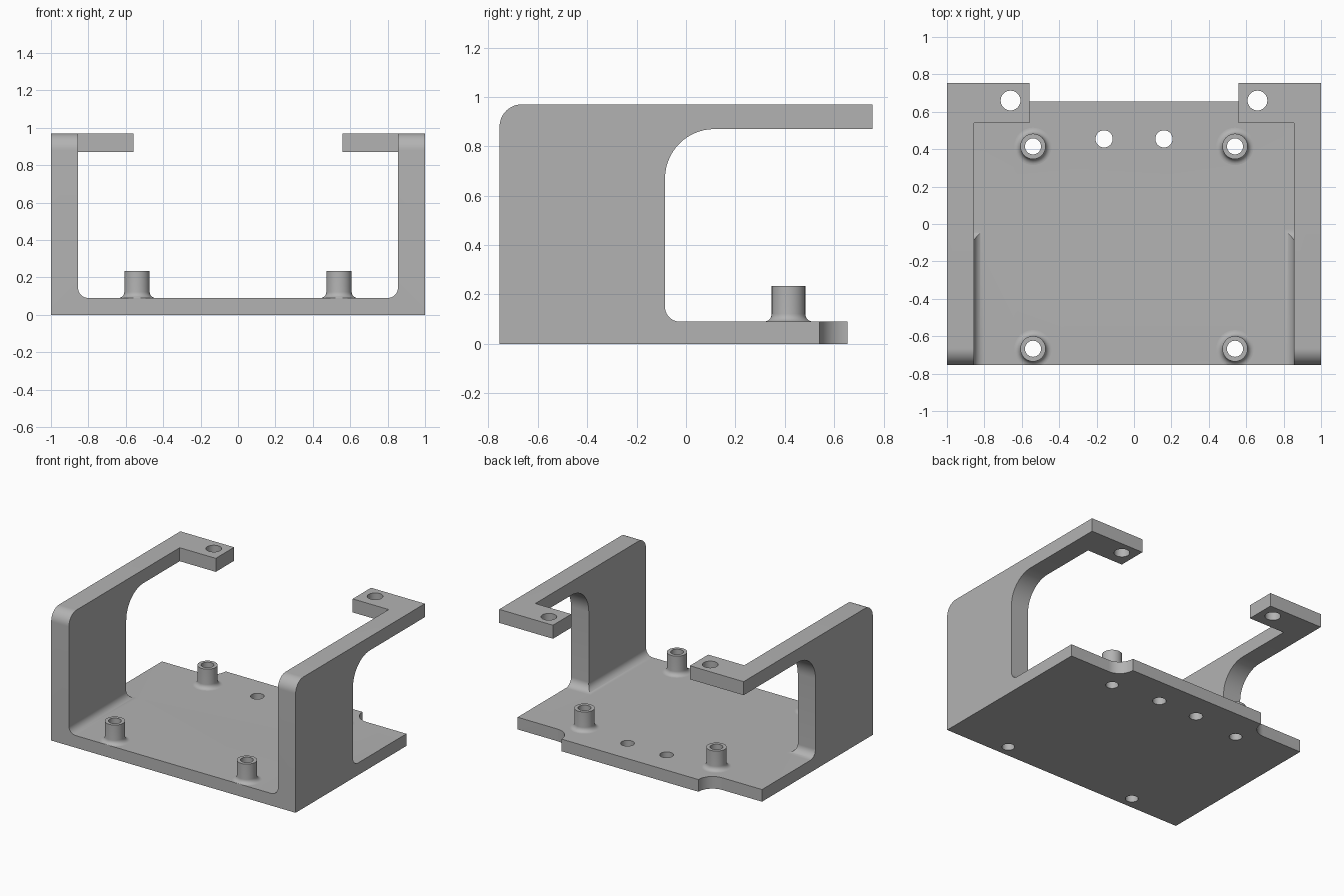
import bpy, bmesh
from math import cos, sin, pi, radians
from mathutils import Vector

if "Cube" in bpy.data.objects:
    bpy.data.objects.remove(bpy.data.objects["Cube"], do_unlink=True)

grey = bpy.data.materials.new("light_grey")
grey.use_nodes = True
grey.diffuse_color = (0.45, 0.45, 0.45, 1)
grey.node_tree.nodes["Principled BSDF"].inputs["Base Color"].default_value = grey.diffuse_color

FRONT, BACK, FLOOR, TOP = -0.755, 0.655, 0.09, 0.97
ARM_BOTTOM, ARM_END, WALL = 0.87, 0.755, 0.855
SEG = 14


def arc(cx, cy, r, start, end, n=SEG):
    angles = [radians(start + (end - start) * i / n) for i in range(n + 1)]
    return [(cx + r * cos(a), cy + r * sin(a)) for a in angles]


def finish(name, bm):
    bmesh.ops.recalc_face_normals(bm, faces=bm.faces)
    mesh = bpy.data.meshes.new(name)
    bm.to_mesh(mesh)
    bm.free()
    mesh.materials.append(grey)
    obj = bpy.data.objects.new(name, mesh)
    bpy.context.collection.objects.link(obj)
    return obj


def prism(name, outline, axis, low, high):
    """Extrude a 2D outline along the x, y or z axis."""
    place = {"x": lambda a, b: (low, a, b),
             "y": lambda a, b: (a, low, b),
             "z": lambda a, b: (a, b, low)}[axis]
    step = Vector([(high - low) * (axis == k) for k in "xyz"])
    bm = bmesh.new()
    face = bm.faces.new([bm.verts.new(place(a, b)) for a, b in outline])
    top = bmesh.ops.extrude_face_region(bm, geom=[face])["geom"]
    bmesh.ops.translate(bm, vec=step, verts=[v for v in top if isinstance(v, bmesh.types.BMVert)])
    return finish(name, bm)


def combine(obj, other, operation):
    """Apply a boolean and throw the helper away."""
    other.hide_render = True
    mod = obj.modifiers.new("cut", "BOOLEAN")
    mod.operation, mod.solver, mod.object = operation, "EXACT", other
    bpy.context.view_layer.objects.active = obj
    bpy.ops.object.modifier_apply(modifier=mod.name)
    bpy.data.objects.remove(other, do_unlink=True)


def drill(obj, x, y, r, low, high):
    combine(obj, prism("drill", arc(x, y, r, 0, 360, 32)[:-1], "z", low, high), "DIFFERENCE")


def smooth(obj):
    bpy.ops.object.select_all(action="DESELECT")
    obj.select_set(True)
    bpy.context.view_layer.objects.active = obj
    bpy.ops.object.shade_smooth_by_angle(angle=radians(30))


# Frame: U-shaped front profile crossed with the C-shaped side profile
u_profile = ([(-1, 0), (1, 0), (1, 1.2), (WALL, 1.2)]
             + arc(0.8, FLOOR + 0.055, 0.055, 0, -90)
             + arc(-0.8, FLOOR + 0.055, 0.055, -90, -180)
             + [(-WALL, 1.2), (-1, 1.2)])
side_profile = ([(FRONT, -0.1), (BACK, -0.1), (BACK, FLOOR)]
                + arc(-0.025, FLOOR + 0.06, 0.06, 270, 180)
                + arc(0.115, ARM_BOTTOM - 0.2, 0.2, 180, 90)
                + [(ARM_END, ARM_BOTTOM), (ARM_END, TOP)]
                + arc(FRONT + 0.09, TOP - 0.09, 0.09, 90, 180))
frame = prism("frame", u_profile, "y", -1, 1)
combine(frame, prism("side_shape", side_profile, "x", -1.2, 1.2), "INTERSECT")

# Rear corner notches and plate holes
for s in (-1, 1):
    notch = [(0.56, 0.8), (0.56, BACK)] + arc(0.675, BACK, 0.115, 180, 270) + [(1.1, 0.54), (1.1, 0.8)]
    combine(frame, prism("notch", [(s * x, y) for x, y in notch], "z", -0.1, 0.3), "DIFFERENCE")
    drill(frame, s * 0.16, 0.455, 0.046, -0.1, 0.3)
    for y in (0.415, -0.667):
        drill(frame, s * 0.54, y, 0.043, -0.1, 0.3)

# Drilled tabs at the ends of the arms
for s, side in ((-1, "right"), (1, "left")):
    tab = prism("tab", [(s * x, y) for x, y in
                        ((0.56, 0.54), (0.93, 0.54), (0.93, ARM_END), (0.56, ARM_END))],
                "z", ARM_BOTTOM, TOP)
    drill(tab, s * 0.66, 0.66, 0.053, 0.8, 1.1)
    combine(frame, tab, "UNION")
smooth(frame)


# Hollow standoffs with a flared foot, trimmed flush with the front edge
def standoff(name, x, y):
    section = ([(0.043, FLOOR), (0.043, 0.235), (0.068, 0.235)]
               + arc(0.1, FLOOR + 0.032, 0.032, 180, 270, 8))
    bm = bmesh.new()
    verts = [bm.verts.new((r, 0, z)) for r, z in section]
    edges = [bm.edges.new((verts[i], verts[i + 1])) for i in range(len(verts) - 1)]
    bmesh.ops.spin(bm, geom=verts + edges, cent=(0, 0, 0), axis=(0, 0, 1),
                   angle=2 * pi, steps=32, use_duplicate=False)
    bmesh.ops.remove_doubles(bm, verts=bm.verts, dist=0.0005)
    for v in bm.verts:
        v.co += Vector((x, y, 0))
        v.co.y = max(v.co.y, FRONT)
    smooth(finish(name, bm))


for s, side in ((-1, "right"), (1, "left")):
    standoff("rear_" + side + "_standoff", s * 0.54, 0.415)
    standoff("front_" + side + "_standoff", s * 0.54, -0.667)
